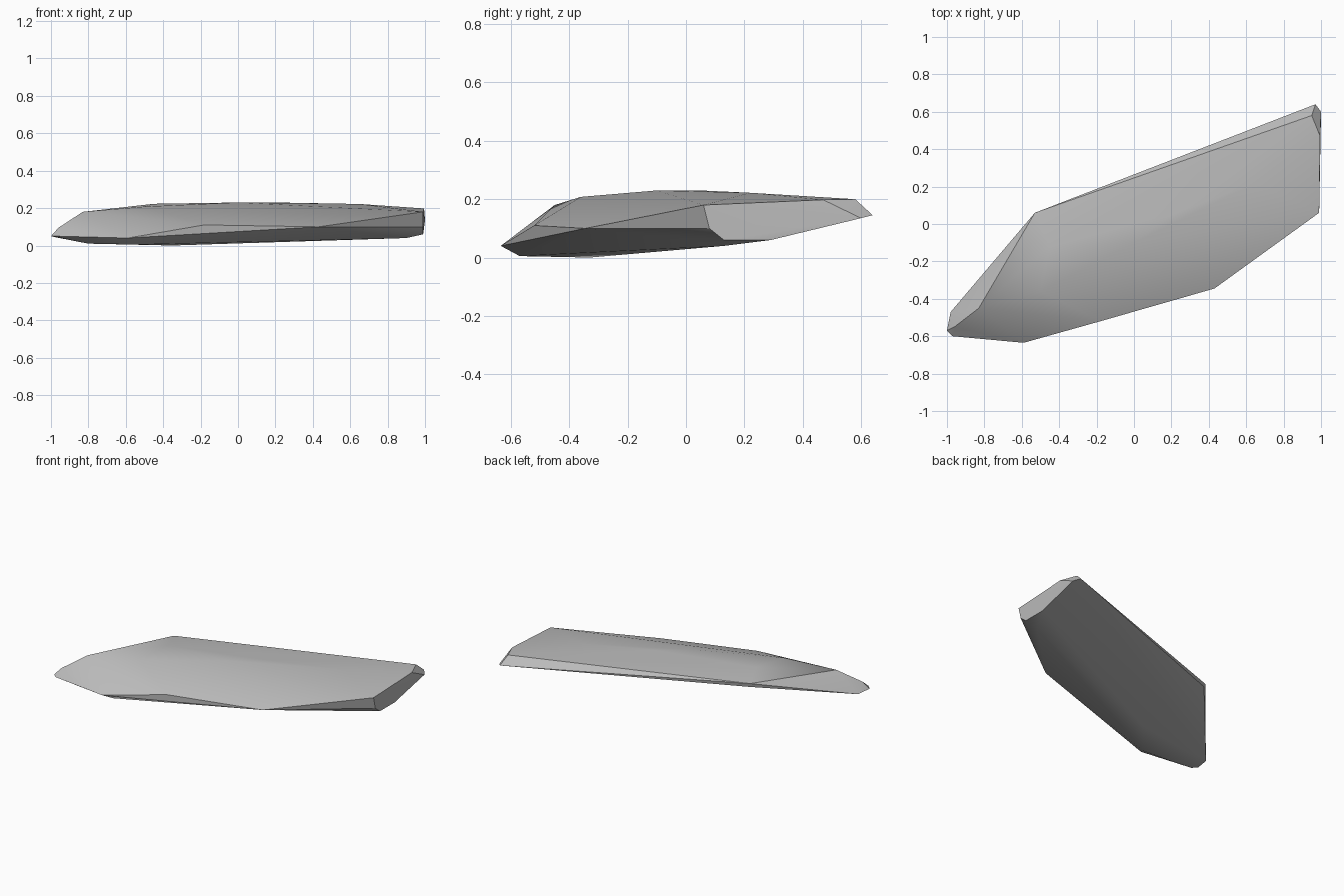
import bpy
import bmesh
import math

cube = bpy.data.objects.get("Cube")
if cube:
    bpy.data.objects.remove(cube, do_unlink=True)

stone = bpy.data.materials.new("stone_grey")
stone.use_nodes = True
grey = (0.5, 0.5, 0.5, 1)
stone.diffuse_color = grey
stone.node_tree.nodes["Principled BSDF"].inputs["Base Color"].default_value = grey

# Corner points of the chipped slab, region by region
crown = [(-.83, -.45, .18), (-.5, -.36, .208), (-.45, -.12, .223), (0, -.1, .23),
         (.2, .05, .23), (.65, .22, .222)]
front_edge = [(-.59, -.635, .04), (-.18, -.52, .11), (.43, -.345, .10), (.99, .06, .18)]
end_face = [(.95, .58, .2), (.995, .47, .198), (.97, .64, .145), (1, .6, .135),
            (.99, .29, .06), (.99, .13, .06), (.99, .08, .1)]
back_edge = [(-.53, .06, .2), (-.52, .06, .175)]
nose = [(-.98, -.47, .045), (-1, -.57, .05), (-.97, -.6, .05), (-.96, -.55, .095)]
underside = [(-.8, -.56, .01), (-.55, -.57, .005), (-.35, -.33, 0), (.9, .13, .04)]

# Wrap the corners in a convex skin and merge its coplanar facets
bm = bmesh.new()
for region in (crown, front_edge, end_face, back_edge, nose, underside):
    for corner in region:
        bm.verts.new(corner)
hull = bmesh.ops.convex_hull(bm, input=bm.verts)
loose = {g for g in hull["geom_interior"] + hull["geom_unused"]
         if isinstance(g, bmesh.types.BMVert)}
bmesh.ops.delete(bm, geom=list(loose), context='VERTS')
bmesh.ops.dissolve_limit(bm, angle_limit=math.radians(1.5), verts=bm.verts, edges=bm.edges)
bmesh.ops.recalc_face_normals(bm, faces=bm.faces)

mesh = bpy.data.meshes.new("stone_slab")
bm.to_mesh(mesh)
bm.free()
mesh.materials.append(stone)
slab = bpy.data.objects.new("stone_slab", mesh)
bpy.context.collection.objects.link(slab)

# Soft rolling surfaces with crisp broken edges
bpy.ops.object.select_all(action='DESELECT')
slab.select_set(True)
bpy.context.view_layer.objects.active = slab
bpy.ops.object.shade_smooth_by_angle(angle=math.radians(30))
